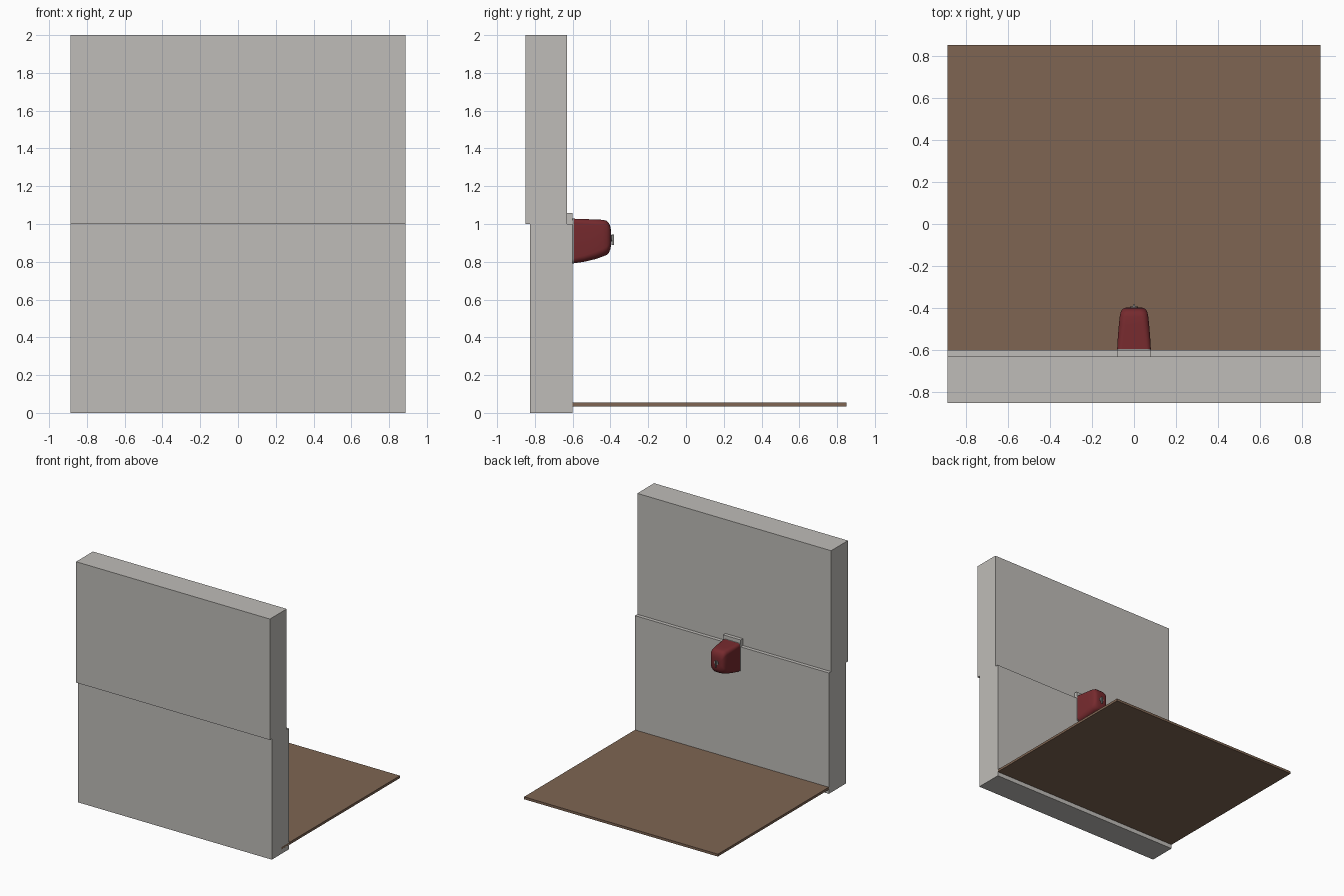
import bpy, bmesh, math

if "Cube" in bpy.data.objects:
    bpy.data.objects.remove(bpy.data.objects["Cube"])


def material(name, rgb):
    m = bpy.data.materials.new(name)
    m.diffuse_color = (*rgb, 1)
    m.use_nodes = True
    m.node_tree.nodes["Principled BSDF"].inputs["Base Color"].default_value = m.diffuse_color
    return m


GREY = material("wall grey", (0.52, 0.505, 0.48))
BROWN = material("floor brown", (0.21, 0.13, 0.085))
RED = material("dark red", (0.18, 0.023, 0.027))
STEEL = material("steel", (0.28, 0.27, 0.26))


def finish(name, bm, mat, smooth=None):
    bmesh.ops.recalc_face_normals(bm, faces=bm.faces)
    me = bpy.data.meshes.new(name)
    bm.to_mesh(me)
    bm.free()
    me.materials.append(mat)
    ob = bpy.data.objects.new(name, me)
    bpy.context.collection.objects.link(ob)
    if smooth:
        bpy.ops.object.select_all(action='DESELECT')
        ob.select_set(True)
        bpy.context.view_layer.objects.active = ob
        bpy.ops.object.shade_smooth_by_angle(angle=math.radians(smooth))
    return ob


def box(name, x, y, z, mat):
    bm = bmesh.new()
    bmesh.ops.create_cube(bm, size=1)
    for v in bm.verts:
        v.co = [(a + b) / 2 + c * (b - a) for (a, b), c in zip((x, y, z), v.co)]
    return finish(name, bm, mat)


def section(y, w, z0, z1, r, n=6):
    """Rounded rectangle across y, softer at the bottom corners."""
    pts = []
    for sx, sz, a0 in ((1, 1, 0), (-1, 1, 90), (-1, -1, 180), (1, -1, 270)):
        rad = min(r if sz > 0 else r * 1.3, w * 0.95)
        cx = sx * (w - rad)
        cz = z1 - rad if sz > 0 else z0 + rad
        for i in range(n + 1):
            a = math.radians(a0 + 90 * i / n)
            pts.append((cx + rad * math.cos(a), y, cz + rad * math.sin(a)))
    return pts


def loft(name, sections, mat):
    bm = bmesh.new()
    rings = [[bm.verts.new(p) for p in section(*s)] for s in sections]
    for a, b in zip(rings, rings[1:]):
        n = len(a)
        for i in range(n):
            bm.faces.new((a[i], a[(i + 1) % n], b[(i + 1) % n], b[i]))
    bm.faces.new(rings[0])
    bm.faces.new(rings[-1])
    return finish(name, bm, mat, 40)


def rod(name, radius, y0, y1, x, z, mat):
    bm = bmesh.new()
    bmesh.ops.create_cone(bm, cap_ends=True, segments=20, radius1=radius,
                          radius2=radius, depth=y1 - y0)
    for v in bm.verts:
        px, py, pz = v.co
        v.co = (x + px, (y0 + y1) / 2 + pz, z + py)
    return finish(name, bm, mat, 40)


# Wall halves and floor
W = 0.887
box("upper_wall", (-W, W), (-0.85, -0.63), (1.0, 2.0), GREY)
box("lower_wall", (-W, W), (-0.825, -0.60), (0.0, 1.0), GREY)
box("floor_panel", (-W, W), (-0.70, 0.85), (0.035, 0.055), BROWN)

# Hanging plate and backing behind the housing
box("hanging_plate", (-0.08, 0.08), (-0.63, -0.60), (1.0, 1.057), GREY)
loft("backing_plate", [(-0.601, 0.081, 0.79, 1.028, 0.02),
                       (-0.593, 0.081, 0.79, 1.028, 0.02)], STEEL)

# Tapered housing with rounded nose
loft("housing", [(-0.593, 0.080, 0.792, 1.028, 0.022),
                 (-0.54, 0.077, 0.800, 1.026, 0.026),
                 (-0.48, 0.072, 0.814, 1.024, 0.030),
                 (-0.44, 0.068, 0.828, 1.022, 0.032),
                 (-0.42, 0.064, 0.836, 1.017, 0.034),
                 (-0.408, 0.058, 0.848, 1.005, 0.034),
                 (-0.400, 0.048, 0.868, 0.985, 0.030),
                 (-0.397, 0.036, 0.885, 0.965, 0.024)], RED)

# Lock on the nose
rod("lock_face", 0.018, -0.40, -0.393, 0, 0.925, STEEL)
box("lock_key", (-0.004, 0.004), (-0.395, -0.382), (0.89, 0.945), STEEL)
